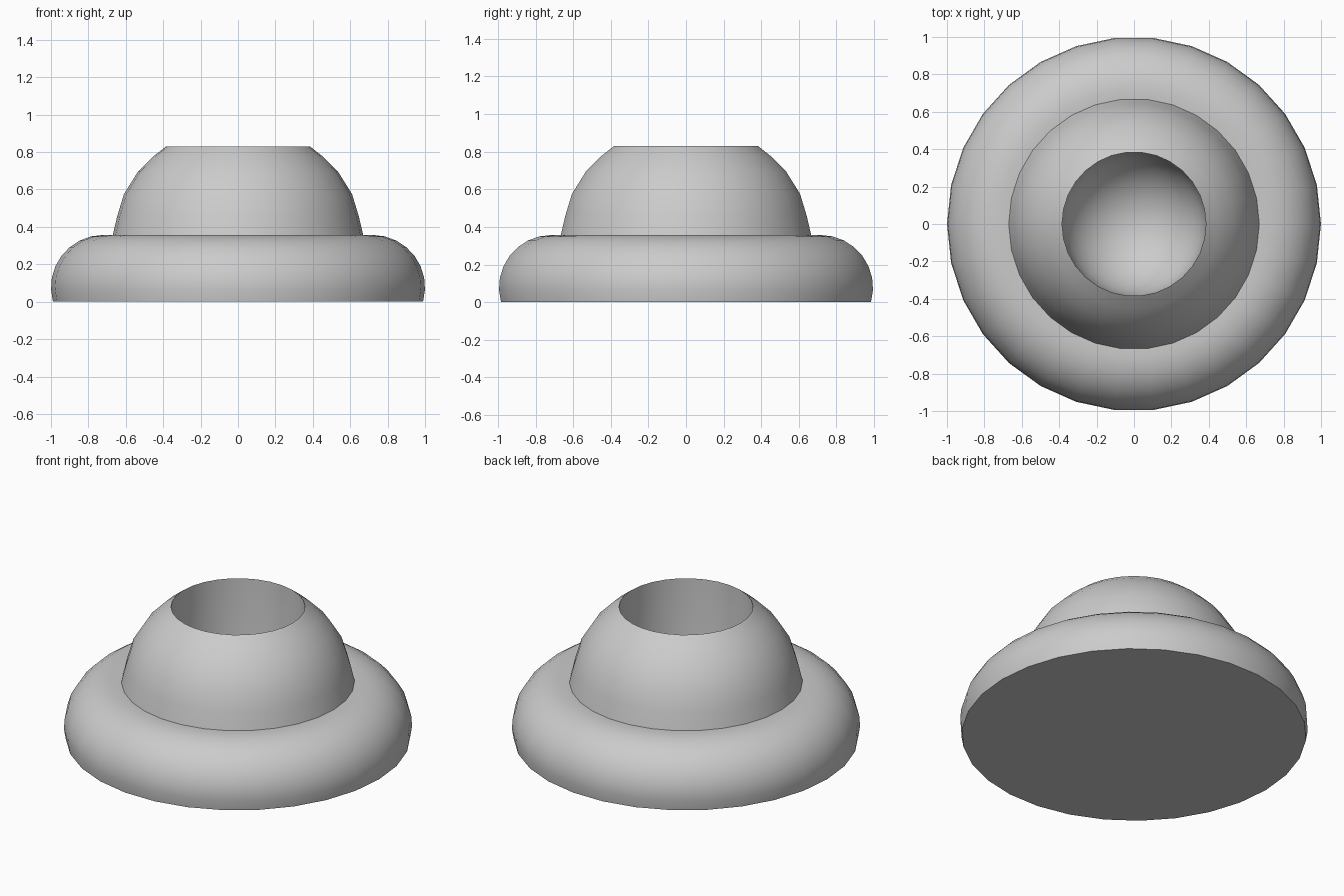
import bpy
import bmesh
from math import sin, cos, pi, radians, asin

SIDES = 30

cube = bpy.data.objects.get("Cube")
if cube:
    bpy.data.objects.remove(cube, do_unlink=True)

grey = bpy.data.materials.new("plain_grey")
grey.use_nodes = True
colour = (0.6, 0.6, 0.6, 1)
grey.diffuse_color = colour
grey.node_tree.nodes["Principled BSDF"].inputs["Base Color"].default_value = colour


def lathe(name, profile, cap_start=False):
    """Spin (radius, height) points about z; points run so faces look outward."""
    bm = bmesh.new()
    rings = []
    for r, z in profile:
        if r < 1e-4:
            rings.append([bm.verts.new((0, 0, z))] * SIDES)
        else:
            rings.append([bm.verts.new((r * cos(2 * pi * i / SIDES),
                                        r * sin(2 * pi * i / SIDES), z))
                          for i in range(SIDES)])
    for low, high in zip(rings, rings[1:]):
        for i in range(SIDES):
            j = (i + 1) % SIDES
            corners = [low[i], low[j], high[j], high[i]]
            bm.faces.new(list(dict.fromkeys(corners)))
    if cap_start:
        bm.faces.new(rings[0][::-1])
    mesh = bpy.data.meshes.new(name)
    bm.to_mesh(mesh)
    bm.free()
    mesh.materials.append(grey)
    obj = bpy.data.objects.new(name, mesh)
    bpy.context.collection.objects.link(obj)
    bpy.ops.object.select_all(action="DESELECT")
    obj.select_set(True)
    bpy.context.view_layer.objects.active = obj
    bpy.ops.object.shade_smooth_by_angle(angle=radians(35))
    return obj


def arc(radius, centre_r, centre_z, start, end, steps):
    angles = [start + (end - start) * k / steps for k in range(steps + 1)]
    return [(centre_r + radius * cos(a), centre_z + radius * sin(a)) for a in angles]


NECK, NECK_Z = 0.67, 0.355
RIM, RIM_Z = 0.385, 0.83

# Rounded foot ring with a flat closed underside
foot = arc(0.28, 0.72, 0.077, -asin(0.077 / 0.28), pi / 2, 8)
lathe("base_ring", foot + [(NECK, NECK_Z)], cap_start=True)

# Domed body rising to the rim
lathe("dome_body", [(NECK, NECK_Z), (0.645, 0.46), (0.61, 0.575),
                    (0.535, 0.695), (0.455, 0.775), (RIM, RIM_Z)])

# Straight bore with a round bottom
BOWL_Z = 0.44
bowl = arc(RIM, 0, BOWL_Z, 0, -pi / 2, 8)
lathe("socket", [(RIM, RIM_Z)] + bowl)
